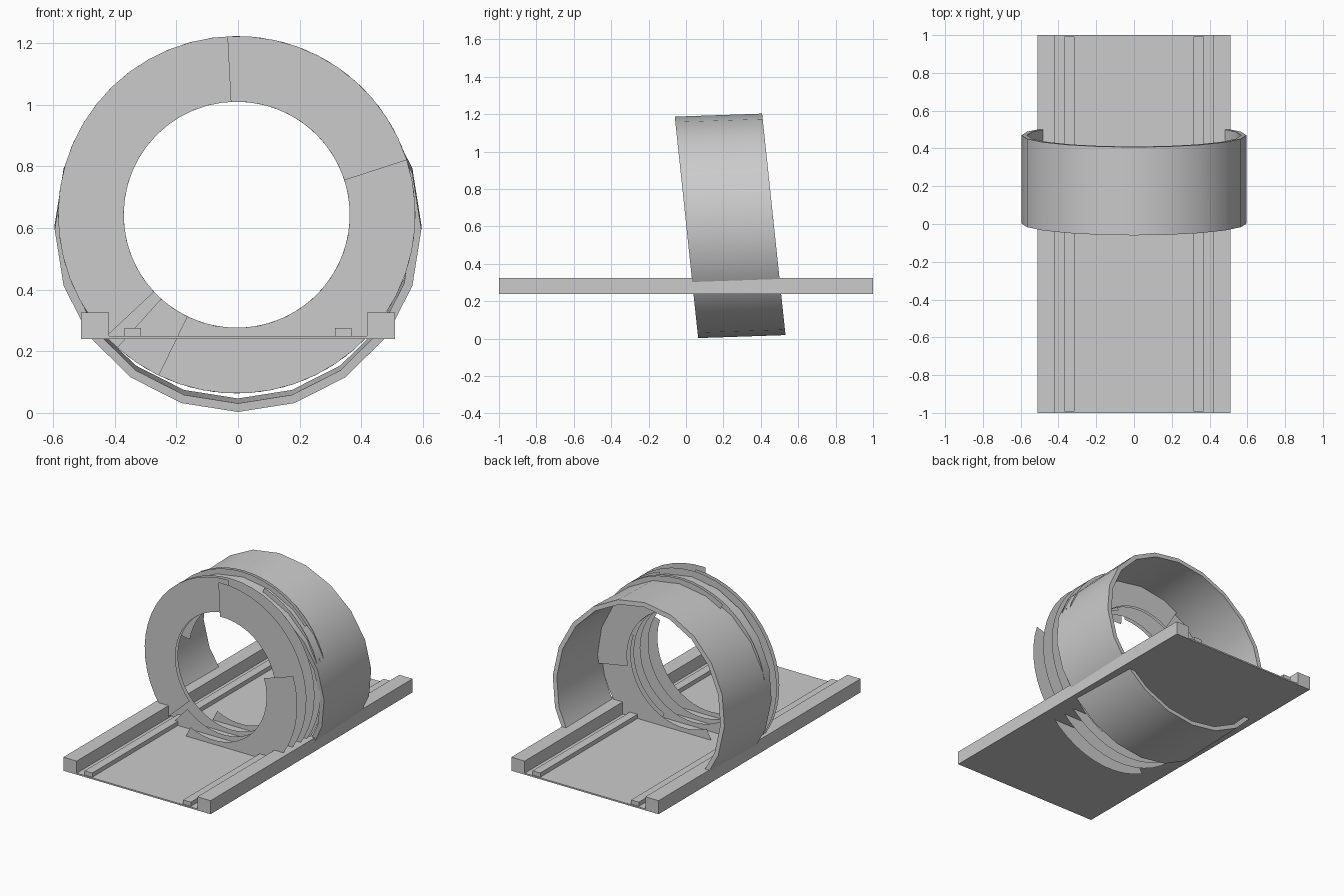
import bpy, bmesh, math
from mathutils import Vector

if "Cube" in bpy.data.objects:
    bpy.data.objects.remove(bpy.data.objects["Cube"])


def make_object(name, bm):
    bmesh.ops.recalc_face_normals(bm, faces=bm.faces)
    me = bpy.data.meshes.new(name)
    bm.to_mesh(me)
    bm.free()
    ob = bpy.data.objects.new(name, me)
    bpy.context.collection.objects.link(ob)
    return ob


def box(name, x0, x1, y0, y1, z0, z1):
    bm = bmesh.new()
    bmesh.ops.create_cube(bm, size=1)
    for v in bm.verts:
        v.co = ((x0 + x1) / 2 + v.co.x * (x1 - x0),
                (y0 + y1) / 2 + v.co.y * (y1 - y0),
                (z0 + z1) / 2 + v.co.z * (z1 - z0))
    return make_object(name, bm)


def arc_plate(name, y, start, end, r_in=0.367, r_out=0.58, cx=-0.004, cz=0.643):
    """Flat sheet shaped as part of a ring, angles in degrees seen from the front."""
    n = max(2, round(abs(end - start) / 7.5))
    bm = bmesh.new()
    rows = []
    for i in range(n + 1):
        a = math.radians(start + (end - start) * i / n)
        rows.append([bm.verts.new((cx + r * math.cos(a), y, cz + r * math.sin(a)))
                     for r in (r_in, r_out)])
    for p, q in zip(rows, rows[1:]):
        bm.faces.new((p[0], p[1], q[1], q[0]))
    bmesh.ops.remove_doubles(bm, verts=bm.verts, dist=1e-5)
    return make_object(name, bm)


# Track: floor, raised sides and guide rails
box("track_floor", -0.42, 0.42, -1, 1, 0.24, 0.249)
for side, s in (("left", -1), ("right", 1)):
    xs = sorted((s * 0.418, s * 0.51))
    box("track_side_" + side, *xs, -1, 1, 0.24, 0.325)
    xs = sorted((s * 0.315, s * 0.368))
    box("guide_rail_" + side, *xs, -0.993, 0.993, 0.245, 0.275)

# Leaning open tube, 20 sides, with wall thickness
SIDES = 20
front = Vector((0, 0.0025, 0.595))
axis = Vector((0, 0.467, 0.016))
up = Vector((0, -0.0625, 0.592))
across = Vector((0.595, 0, 0))
bm = bmesh.new()
loops = []
for t, k in ((0, 1), (1, 1), (1, 0.953), (0, 0.953)):
    loops.append([bm.verts.new(front + axis * t
                               + across * (k * math.sin(2 * math.pi * i / SIDES))
                               + up * (k * math.cos(2 * math.pi * i / SIDES)))
                  for i in range(SIDES)])
for j in range(4):
    a, b = loops[j], loops[(j + 1) % 4]
    for i in range(SIDES):
        m = (i + 1) % SIDES
        bm.faces.new((a[i], a[m], b[m], b[i]))
tube = make_object("leaning_tube", bm)
bpy.context.view_layer.objects.active = tube
tube.select_set(True)
bpy.ops.object.shade_smooth_by_angle(angle=math.radians(30))

# Staggered ring sheets, front to back: y, start angle, end angle
sheets = [(-0.235, -116, 18), (-0.145, -132, 93), (-0.09, 90, 223),
          (-0.065, 0, 360), (-0.003, -65, 71), (0.03, -116, 19),
          (0.047, 39, 171), (0.066, -10, 121)]
for n, (y, a, b) in enumerate(sheets, 1):
    arc_plate("ring_sheet_%d" % n, y, a, b)
